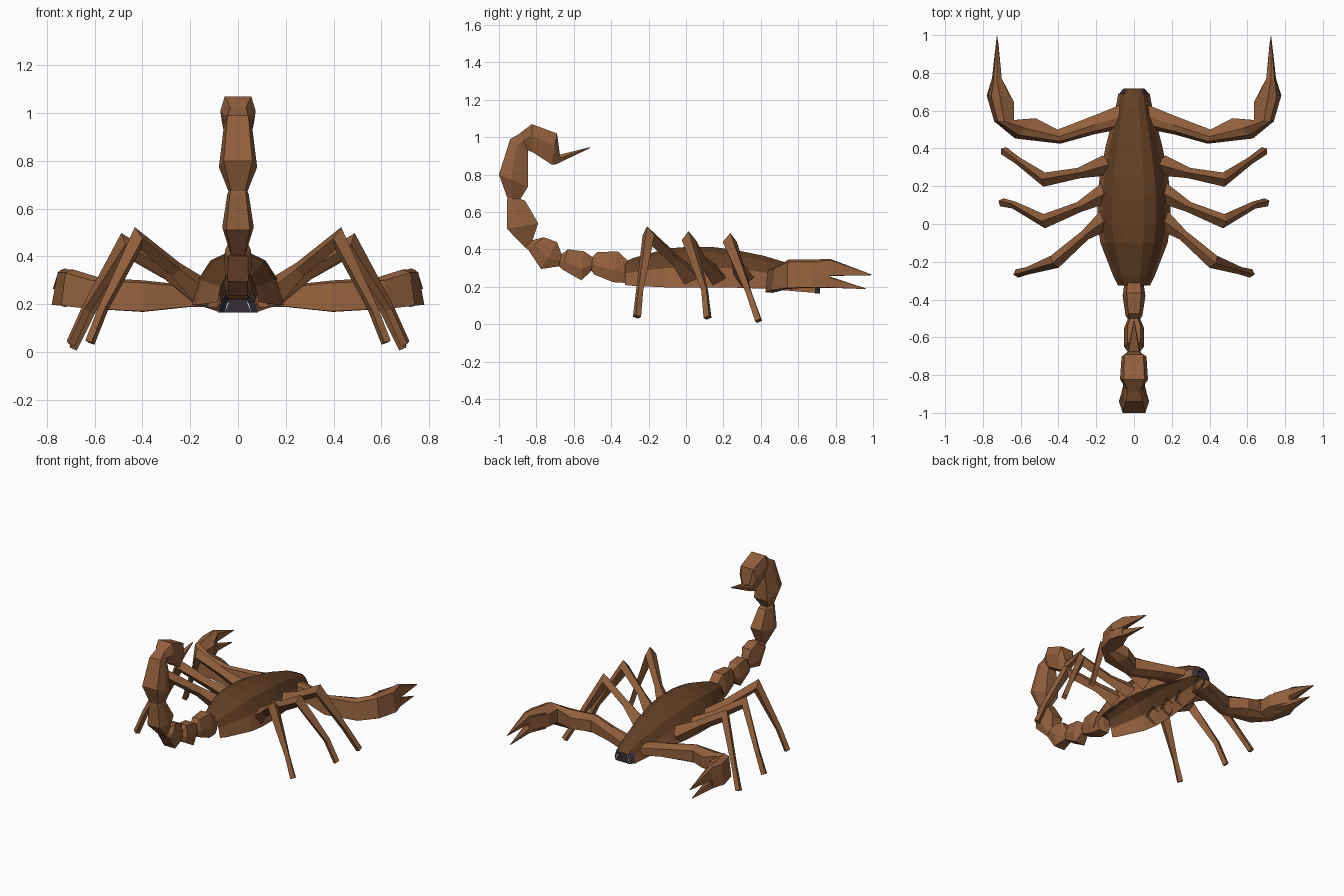
import bpy, bmesh
from mathutils import Vector

if "Cube" in bpy.data.objects:
    bpy.data.objects.remove(bpy.data.objects["Cube"])


def material(name, rgb):
    m = bpy.data.materials.new(name)
    m.diffuse_color = (*rgb, 1)
    m.use_nodes = True
    m.node_tree.nodes["Principled BSDF"].inputs["Base Color"].default_value = m.diffuse_color
    return m


SHELL = material("dark brown shell", (0.125, 0.05, 0.018))
LIMB = material("brown limb", (0.285, 0.115, 0.045))
MOUTH = material("dark mouth", (0.035, 0.028, 0.036))


def loft(name, rings, mat, mirror=False, second=None, bands=(), closed=True, start=False):
    """Skin point rings and cap the end; listed bands get a second material."""
    bm = bmesh.new()
    rows = [[bm.verts.new(p) for p in r] for r in rings]
    n = len(rows[0])
    for a, b in zip(rows, rows[1:]):
        for i in range(n if closed else n - 1):
            j = (i + 1) % n
            f = bm.faces.new((a[i], b[i], b[j], a[j]))
            f.material_index = int(i in bands)
    if start:
        bm.faces.new(rows[0])
    if closed:
        bm.faces.new(rows[-1])
        bmesh.ops.recalc_face_normals(bm, faces=bm.faces)
    else:
        bm.normal_update()
        if bm.faces[:][n // 2 - 1].normal.z < 0:
            bmesh.ops.reverse_faces(bm, faces=bm.faces)
    me = bpy.data.meshes.new(name)
    bm.to_mesh(me)
    bm.free()
    me.materials.append(mat)
    if second:
        me.materials.append(second)
    ob = bpy.data.objects.new(name, me)
    bpy.context.collection.objects.link(ob)
    if mirror:
        ob.modifiers.new("Mirror", 'MIRROR').use_mirror_merge = False
    return ob


def body_ring(y, w, low, high):
    h = high - low
    half = [(w, low), (w * .86, low + h * .5), (w * .6, low + h * .86), (w * .28, high)]
    pts = half + [(-x, z) for x, z in reversed(half)]
    return [(x, y, z) for x, z in pts]


def tail_ring(oy, oz, iy, iz, w):
    o, i = Vector((0, oy, oz)), Vector((0, iy, iz))
    spots = [(.75, 0), (1, .4), (.65, 1), (-.65, 1), (-1, .4), (-.75, 0)]
    return [o.lerp(i, t) + Vector((x * w, 0, 0)) for x, t in spots]


def arm_ring(ax, ay, bx, by, low, high):
    a, b = Vector((ax, ay, 0)), Vector((bx, by, 0))
    h = high - low
    spots = [(0, .05), (.17, .92), (.5, 1), (1, .78), (1, .2), (.5, .03)]
    return [a.lerp(b, t) + Vector((0, 0, low + h * v)) for t, v in spots]


def leg_ring(c, d, width, depth):
    d = Vector(d).normalized()
    side = d.cross(Vector((0, 0, 1))).normalized()
    up = side.cross(d)
    c = Vector(c)
    return [c + side * width, c + up * depth, c - side * width, c - up * depth]


# Hollow body shell, open underneath, with lighter flanks: y, half width, bottom, top
loft("body", [body_ring(*r) for r in (
    (-.325, .085, .21, .335), (-.28, .108, .205, .355), (-.10, .178, .197, .405),
    (0, .193, .196, .413), (.14, .193, .196, .413), (.25, .182, .196, .40),
    (.42, .148, .19, .365), (.60, .10, .175, .31), (.69, .083, .168, .265))],
    SHELL, second=LIMB, bands=(0, 6), closed=False)
loft("mouth", [body_ring(*r) for r in (
    (.685, .083, .166, .265), (.705, .066, .165, .245), (.717, .055, .165, .23))],
    SHELL, second=MOUTH, bands=(0, 1, 5, 6), closed=False)
loft("mouth_plate", [[(-.055, .717, .165), (.055, .717, .165)],
                     [(-.03, .717, .23), (.03, .717, .23)]], MOUTH, closed=False)

# Tail: lower/outer edge y z, upper/inner edge y z, half width
loft("tail", [tail_ring(*r) for r in (
    (-.31, .22, -.30, .33, .05), (-.39, .225, -.365, .39, .06),
    (-.49, .265, -.475, .385, .045), (-.505, .285, -.50, .36, .033),
    (-.56, .235, -.545, .39, .054), (-.665, .295, -.63, .40, .052),
    (-.68, .31, -.665, .375, .034), (-.775, .295, -.69, .44, .058),
    (-.845, .40, -.76, .465, .055), (-.86, .41, -.82, .45, .036),
    (-.957, .51, -.79, .54, .066), (-.957, .66, -.86, .66, .045),
    (-.955, .675, -.885, .67, .04), (-1.0, .80, -.845, .735, .08),
    (-.94, .99, -.845, .90, .058), (-.88, 1.025, -.845, .93, .045))], LIMB)
loft("stinger", [tail_ring(*r) for r in (
    (-.89, 1.02, -.85, .93, .042), (-.824, 1.07, -.82, .92, .074),
    (-.69, 1.02, -.72, .855, .066), (-.674, .907, -.695, .855, .035),
    (-.513, .947, -.513, .942, .003))], LIMB)

# Claw arms: outer edge x y, inner edge x y, bottom, top
loft("claw_arm", [arm_ring(*r) for r in (
    (.085, .50, .075, .63, .185, .27), (.21, .475, .21, .575, .185, .28),
    (.39, .425, .405, .50, .164, .30), (.63, .453, .52, .56, .175, .31),
    (.74, .543, .635, .55, .186, .345), (.78, .68, .635, .645, .19, .345),
    (.752, .77, .70, .77, .193, .35))], LIMB, True)
loft("upper_finger", [arm_ring(*r) for r in (
    (.775, .68, .65, .66, .26, .34), (.752, .77, .70, .77, .255, .35),
    (.727, .992, .723, .992, .262, .266))], LIMB, True)
loft("lower_finger", [arm_ring(*r) for r in (
    (.775, .68, .65, .66, .193, .27), (.75, .77, .70, .77, .193, .255),
    (.722, .96, .718, .96, .188, .192))], LIMB, True)

# Three pairs of legs: hip, thigh, knee, ankle, foot
for name, *path in (
        ("front_leg", (.15, .31, .25), (.29, .27, .335), (.475, .235, .44), (.615, .335, .17), (.69, .388, .018)),
        ("middle_leg", (.15, .165, .25), (.29, .09, .335), (.475, .015, .45), (.635, .10, .18), (.70, .115, .035)),
        ("back_leg", (.15, .02, .25), (.26, -.06, .345), (.42, -.20, .475), (.565, -.248, .18), (.62, -.262, .04))):
    h, t, k, a, f = map(Vector, path)
    bend = (k - t).normalized() + (f - k).normalized()
    loft(name, [leg_ring(h, t - h, .055, .06),
                leg_ring(t, k - h, .028, .035), leg_ring(k, bend, .038, .05),
                leg_ring(a, f - k, .02, .022), leg_ring(f, f - k, .023, .022)], LIMB, True)
